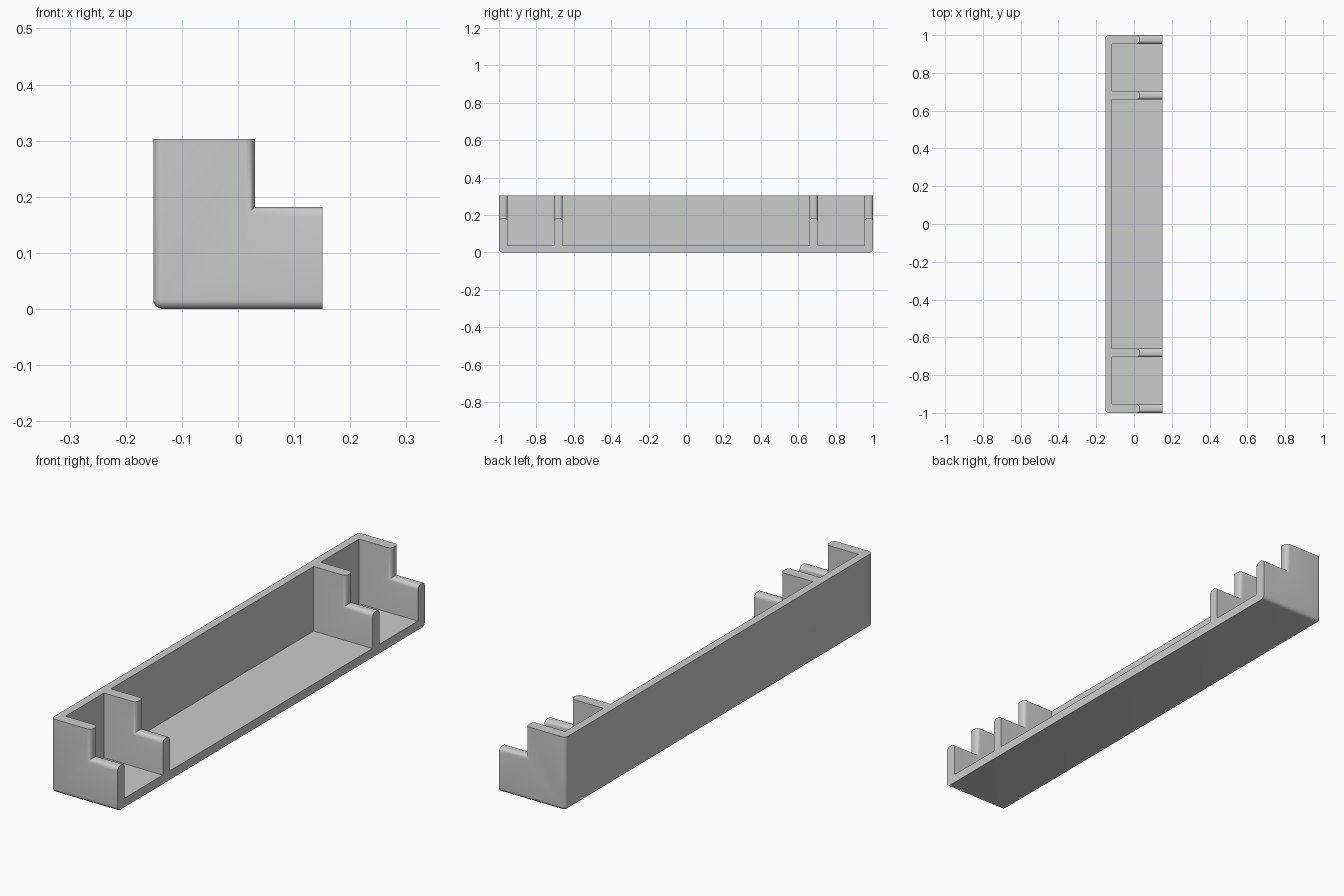
import bpy, bmesh

HALF_X, HALF_Y, TOP = 0.151, 1.0, 0.303
STEP_X, STEP_Z = 0.03, 0.182       # inner corner of the stepped walls
BACK, FLOOR, WALL = 0.034, 0.037, 0.046
DIVIDER = 0.659                    # inner face of each divider
ROUND = 0.017

cube = bpy.data.objects.get("Cube")
if cube:
    bpy.data.objects.remove(cube, do_unlink=True)

# Single grey plastic
grey = bpy.data.materials.new("grey plastic")
grey.use_nodes = True
colour = (0.6, 0.6, 0.6, 1)
grey.diffuse_color = colour
grey.node_tree.nodes["Principled BSDF"].inputs["Base Color"].default_value = colour


def extrude_profile(name, profile, y0, y1):
    """Solid made by sweeping an x-z profile along y."""
    bm = bmesh.new()
    face = bm.faces.new([bm.verts.new((x, y0, z)) for x, z in profile])
    swept = bmesh.ops.extrude_face_region(bm, geom=[face])["geom"]
    verts = [v for v in swept if isinstance(v, bmesh.types.BMVert)]
    bmesh.ops.translate(bm, verts=verts, vec=(0, y1 - y0, 0))
    bmesh.ops.recalc_face_normals(bm, faces=bm.faces)
    mesh = bpy.data.meshes.new(name)
    bm.to_mesh(mesh)
    bm.free()
    obj = bpy.data.objects.new(name, mesh)
    bpy.context.collection.objects.link(obj)
    return obj


# Stepped solid body
tray = extrude_profile("stepped_tray", [
    (-HALF_X, 0), (HALF_X, 0), (HALF_X, STEP_Z),
    (STEP_X, STEP_Z), (STEP_X, TOP), (-HALF_X, TOP)], -HALF_Y, HALF_Y)
tray.data.materials.append(grey)

# Hollow out the three bays, leaving floor, back, ends and dividers
x0, x1, z1 = -HALF_X + BACK, HALF_X + 0.1, TOP + 0.1
bay_profile = [(x0, FLOOR), (x1, FLOOR), (x1, z1), (x0, z1)]
end_bay = (DIVIDER + WALL, HALF_Y - WALL)
bays = [(-end_bay[1], -end_bay[0]), (-DIVIDER, DIVIDER), end_bay]
cutters = []
for y0, y1 in bays:
    cutter = extrude_profile("bay_cutter", bay_profile, y0, y1)
    cutter.hide_render = True
    cutters.append(cutter)
    mod = tray.modifiers.new("bay", "BOOLEAN")
    mod.operation, mod.solver, mod.object = "DIFFERENCE", "EXACT", cutter
bpy.context.view_layer.update()
hollow = bpy.data.meshes.new_from_object(
    tray.evaluated_get(bpy.context.evaluated_depsgraph_get()))
tray.modifiers.clear()
tray.data = hollow
for cutter in cutters:
    bpy.data.objects.remove(cutter, do_unlink=True)


def near(a, b):
    return abs(a - b) < 1e-4


def is_rounded(edge):
    a, b = (v.co for v in edge.verts)
    mid = (a + b) / 2
    along_x, along_y, along_z = (abs(c) > 1e-3 for c in b - a)
    back, end = near(mid.x, -HALF_X), near(abs(mid.y), HALF_Y)
    if along_x:    # lower wall tops and bottom ends
        return near(mid.z, STEP_Z) or (near(mid.z, 0) and end)
    if along_y:    # bottom back edge
        return back and near(mid.z, 0)
    return near(mid.x, STEP_X) or (back and end)


# Round the wall edges and outer corners
bm = bmesh.new()
bm.from_mesh(hollow)
bmesh.ops.dissolve_limit(bm, angle_limit=0.01, verts=bm.verts, edges=bm.edges)
bmesh.ops.bevel(bm, geom=[e for e in bm.edges if is_rounded(e)], offset=ROUND,
                segments=6, profile=0.5, affect="EDGES", clamp_overlap=True)
bm.to_mesh(hollow)
bm.free()

bpy.ops.object.select_all(action="DESELECT")
tray.select_set(True)
bpy.context.view_layer.objects.active = tray
bpy.ops.object.shade_smooth_by_angle(angle=0.6)
